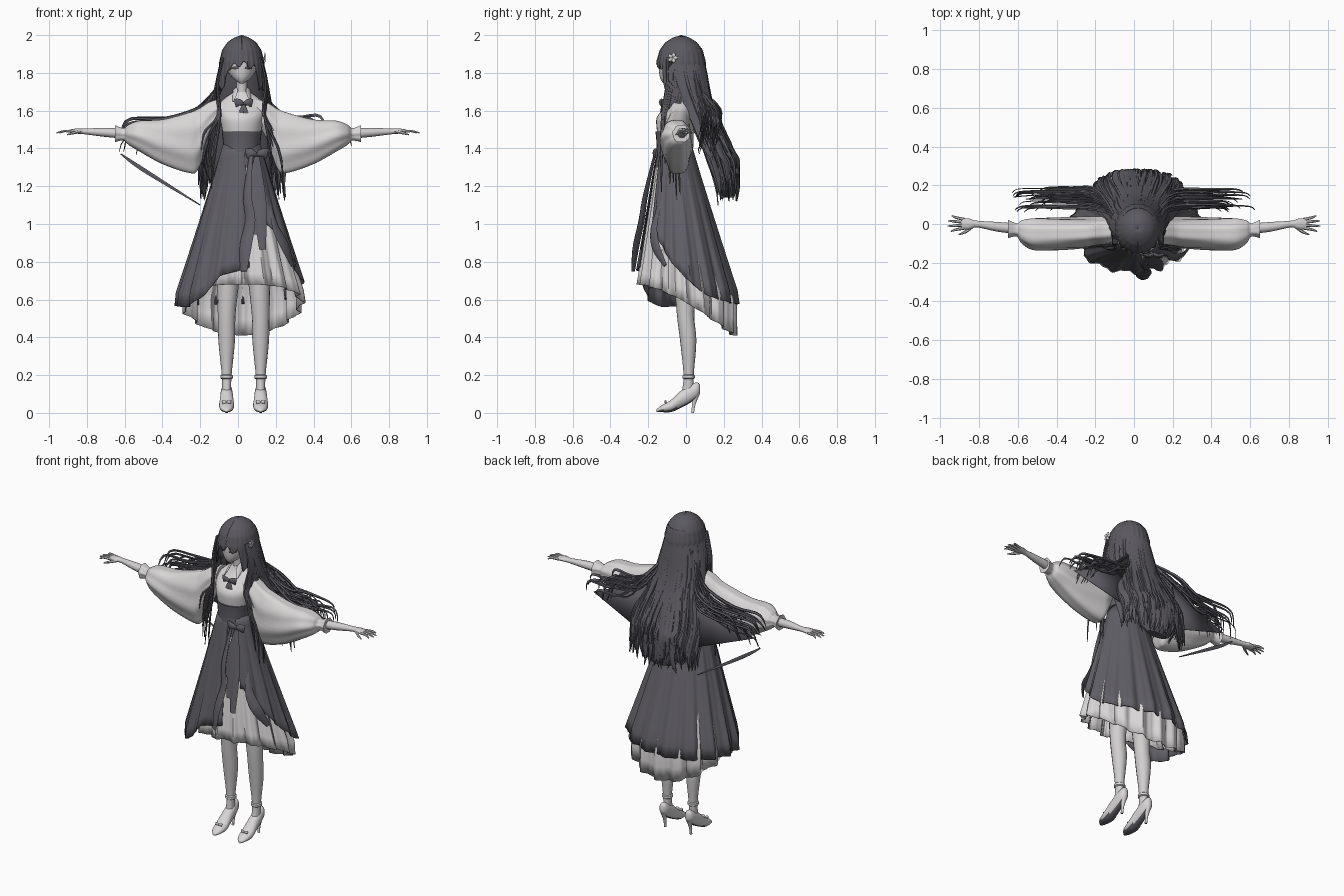
import bpy, bmesh, math, random
from mathutils import Vector

random.seed(4)
rnd = random.uniform
CX = 0.02  # body axis

if "Cube" in bpy.data.objects:
    bpy.data.objects.remove(bpy.data.objects["Cube"], do_unlink=True)


def material(name, colour):
    m = bpy.data.materials.new(name)
    m.use_nodes = True
    m.diffuse_color = (*colour, 1)
    for node in m.node_tree.nodes:
        if node.type == "BSDF_PRINCIPLED":
            node.inputs["Base Color"].default_value = (*colour, 1)
            node.inputs["Roughness"].default_value = 0.8
    return m


WHITE = material("white_cloth", (0.69, 0.67, 0.67))
SKIN = material("pale_skin", (0.64, 0.62, 0.62))
DARK = material("charcoal_cloth", (0.12, 0.115, 0.135))
HAIR = material("dark_hair", (0.105, 0.1, 0.118))


class Part:
    """Collects rings, tubes and sheets into one named mesh object."""

    def __init__(self):
        self.verts, self.faces = [], []

    def loft(self, rings, closed=True, cap=True):
        base, n = len(self.verts), len(rings[0])
        for ring in rings:
            self.verts += [tuple(p) for p in ring]
        for r in range(len(rings) - 1):
            for i in range(n if closed else n - 1):
                a, b = base + r * n + i, base + r * n + (i + 1) % n
                self.faces.append((a, b, b + n, a + n))
        if closed and cap:
            last = base + (len(rings) - 1) * n
            self.faces += [tuple(range(base, base + n)), tuple(range(last, last + n))]

    def tube(self, rows, steps=10, sides=6, ref=None):
        """Rows are x, y, z, half width, half thickness."""
        pts = spline(rows, steps)
        rings = []
        for i, (x, y, z, w, t) in enumerate(pts):
            p = Vector((x, y, z))
            along = Vector(pts[min(i + 1, steps)][:3]) - Vector(pts[max(i - 1, 0)][:3])
            out = Vector(ref) if ref else Vector((x - CX, y + 0.03, 0.05))
            side = along.cross(out)
            side = side.normalized() if side.length > 1e-7 else Vector((1, 0, 0))
            norm = side.cross(along).normalized()
            rings.append([p + side * abs(w) * math.cos(a) + norm * abs(t) * math.sin(a)
                          for a in turn(sides)])
        self.loft(rings)

    def make(self, name, mats, thick=0, angle=50):
        me = bpy.data.meshes.new(name)
        me.from_pydata(self.verts, [], self.faces)
        bm = bmesh.new()
        bm.from_mesh(me)
        bmesh.ops.remove_doubles(bm, verts=bm.verts, dist=1e-5)
        bmesh.ops.recalc_face_normals(bm, faces=bm.faces)
        for f in bm.faces:
            f.smooth = True
        bm.to_mesh(me)
        bm.free()
        me.set_sharp_from_angle(angle=math.radians(angle))
        for m in mats:
            me.materials.append(m)
        ob = bpy.data.objects.new(name, me)
        bpy.context.scene.collection.objects.link(ob)
        if thick:
            mod = ob.modifiers.new("thickness", "SOLIDIFY")
            mod.thickness = thick
        return ob


def turn(n):
    return [math.tau * i / n for i in range(n)]


def spline(rows, n):
    out, last = [], len(rows) - 1
    for i in range(n + 1):
        u = i / n * last
        k = min(int(u), last - 1)
        f = u - k
        quad = rows[max(k - 1, 0)], rows[k], rows[k + 1], rows[min(k + 2, last)]
        out.append([0.5 * (2 * q + (r - p) * f + (2 * p - 5 * q + 4 * r - s) * f * f
                           + (3 * q - p - 3 * r + s) * f ** 3) for p, q, r, s in zip(*quad)])
    return out


def interp(table, x):
    for (a, va), (b, vb) in zip(table, table[1:]):
        if x <= b:
            return va + (vb - va) * max(0, (x - a) / (b - a))
    return table[-1][1]


def stack(name, rows, mat, n=28, steps=16):
    """Body of horizontal ellipses; rows are z, y, half width, half depth."""
    part = Part()
    part.loft([[(CX + rx * math.sin(a), y - ry * math.cos(a), z) for a in turn(n)]
               for z, y, rx, ry in spline(rows, steps)])
    return part.make(name, [mat])


def sheet(name, shape, top, hem, start, end, pleats, amp, mat, nu=150, nv=12):
    """Hanging cloth around the axis; angle zero is the front, 90 is the left."""
    part, rings = Part(), []
    for j in range(nv + 1):
        v, ring = j / nv, []
        for i in range(nu + 1):
            deg = start + (end - start) * i / nu
            a = math.radians(deg)
            z = top + (hem(deg) - top) * v
            y, rx, ry = shape(z)
            k = 1 + amp * v * (math.cos(pleats * a) + 0.4 * math.sin(2.3 * pleats * a))
            ring.append((CX + k * rx * math.sin(a), y - k * ry * math.cos(a), z))
        rings.append(ring)
    part.loft(rings, closed=False)
    return part.make(name, [mat], thick=0.005)


def bow(name, c, size, mat, tails):
    part, (x, y, z) = Part(), c
    for s in (1, -1):
        part.tube([(x, y, z, size / 6, size / 6), (x + s * size / 2, y - size / 5, z + size / 5, size / 2.5, size / 5),
                   (x + s * size, y, z + size / 8, size / 2, size / 8)], 6, 8, (0, 1, 0))
    for dx, drop, w in tails:
        part.tube([(x, y, z, w / 3, 0.004), (x + dx / 2, y - drop / 12, z - drop / 2, w, 0.006),
                   (x + dx, y - drop / 6, z - drop, w / 2, 0.004)], 8, 6, (0, 1, 0))
    return part.make(name, [mat])


# head, neck, torso
stack("head", [(1.745, -0.1, 0.012, 0.02), (1.77, -0.078, 0.045, 0.058), (1.81, -0.045, 0.075, 0.098),
               (1.86, -0.035, 0.085, 0.108), (1.92, -0.03, 0.08, 0.1), (1.97, -0.03, 0.03, 0.04)], SKIN)
stack("neck", [(1.66, -0.02, 0.035, 0.035), (1.73, -0.025, 0.029, 0.03), (1.8, -0.03, 0.033, 0.035)], SKIN)
stack("blouse", [(1.44, -0.06, 0.095, 0.085), (1.52, -0.065, 0.108, 0.092), (1.57, -0.062, 0.118, 0.09),
                 (1.62, -0.035, 0.13, 0.072), (1.67, -0.02, 0.085, 0.05), (1.7, -0.02, 0.038, 0.038)], WHITE)
stack("corset", [(1.3, -0.05, 0.125, 0.115), (1.39, -0.06, 0.1, 0.096), (1.44, -0.062, 0.1, 0.095),
                 (1.49, -0.064, 0.106, 0.098)], DARK)

# collar wings and eyes
collar, eyes = Part(), Part()
for s in (1, -1):
    collar.tube([(CX + s * 0.04, -0.02, 1.71, 0.015, 0.004), (CX + s * 0.035, -0.06, 1.695, 0.02, 0.004),
                 (CX + s * 0.045, -0.1, 1.65, 0.004, 0.003)], 6, 6, (s, -1, 0.5))
    eyes.tube([(CX + s * 0.018, -0.143, 1.825, 0.003, 0.002), (CX + s * 0.036, -0.134, 1.827, 0.009, 0.003),
               (CX + s * 0.054, -0.117, 1.825, 0.003, 0.002)], 6, 6, (0, -1, 0))
collar.make("collar", [WHITE])
eyes.make("eyes", [HAIR])
bow("neck_bow", (0.03, -0.125, 1.635), 0.045, DARK, [(-0.02, 0.09, 0.016), (0.02, 0.1, 0.016)])
bow("waist_bow", (0.1, -0.155, 1.365), 0.055, DARK, [(-0.03, 0.3, 0.03), (0.03, 0.5, 0.035), (-0.01, 0.42, 0.03)])


# underskirt and wrapped overskirt
def skirt_shape(grow):
    def shape(z):
        s = min(1.42 - z, 0.8)
        return -0.06 + 0.075 * s, grow * (0.1 + 0.3 * s), grow * (0.09 + 0.23 * s)
    return shape


def under_hem(deg):
    return 0.68 - 0.27 * ((1 - math.cos(math.radians(deg))) / 2) ** 1.5


OVER = [(38, 1.0), (65, 0.85), (90, 0.72), (115, 0.62), (150, 0.58), (250, 0.57),
        (300, 0.56), (318, 0.6), (340, 0.73), (368, 0.77)]
sheet("underskirt", skirt_shape(0.93), 1.4, under_hem, 0, 360, 16, 0.055, WHITE)
sheet("overskirt", skirt_shape(1.0), 1.42, lambda d: interp(OVER, d), 34, 368, 15, 0.04, DARK)
ruffle = Part()
ruffle.tube([(0.07, -0.165, 1.37, 0.01, 0.005), (0.05, -0.215, 1.15, 0.025, 0.008), (0.065, -0.235, 1.02, 0.03, 0.01),
             (0.04, -0.265, 0.88, 0.035, 0.01), (0.03, -0.28, 0.75, 0.02, 0.005)], 14, 8, (0.5, 1, 0))
ruffle.tube([(0.17, -0.14, 1.1, 0.008, 0.005), (0.2, -0.17, 0.98, 0.025, 0.008), (0.25, -0.16, 0.88, 0.03, 0.008),
             (0.29, -0.11, 0.78, 0.012, 0.005)], 12, 8, (1, -1, 0))
ruffle.make("overskirt_ruffles", [DARK])

# sleeves, cuffs, arms and hands
SLEEVE = [(0.09, -0.03, 1.61, 0.06, 0.055), (0.15, -0.035, 1.55, 0.07, 0.1), (0.21, -0.04, 1.45, 0.075, 0.165),
          (0.26, -0.045, 1.43, 0.08, 0.165), (0.4, -0.05, 1.435, 0.082, 0.122), (0.52, -0.05, 1.465, 0.08, 0.085),
          (0.58, -0.04, 1.472, 0.058, 0.055), (0.605, -0.03, 1.475, 0.033, 0.033), (0.65, -0.025, 1.478, 0.046, 0.046)]
for s, side in ((1, "left"), (-1, "right")):
    sleeve = Part()
    sleeve.loft([[(s * x, y + ry * math.cos(a) * (1 + 0.06 * math.sin(7 * a + 9 * x)),
                   z + rz * math.sin(a) * (1 + 0.04 * math.cos(6 * a))) for a in turn(42)]
                 for x, y, z, ry, rz in spline(SLEEVE, 32)])
    sleeve.make(side + "_sleeve", [WHITE])
    arm = Part()
    up = (0, 0, 1)
    arm.tube([(s * 0.55, -0.03, 1.475, 0.028, 0.028), (s * 0.7, -0.015, 1.485, 0.025, 0.024),
              (s * 0.81, 0, 1.49, 0.017, 0.015), (s * 0.85, 0, 1.492, 0.028, 0.014),
              (s * 0.89, 0.002, 1.49, 0.028, 0.01)], 16, 12, up)
    for i in range(4):
        y = -0.021 + 0.015 * i
        reach = (0.945, 0.962, 0.96, 0.94)[i]
        arm.tube([(s * 0.875, y, 1.49, 0.008, 0.008), (s * 0.92, y * 1.4, 1.492, 0.007, 0.007),
                  (s * reach, y * 1.8, 1.482, 0.003, 0.003)], 6, 6, up)
    arm.tube([(s * 0.835, -0.012, 1.49, 0.01, 0.009), (s * 0.87, -0.04, 1.482, 0.008, 0.008),
              (s * 0.905, -0.055, 1.472, 0.003, 0.003)], 6, 6, up)
    arm.make(side + "_arm", [SKIN])

    # leg, pump with dark sole, heel and ankle strap
    fx = 0.03 + s * 0.09
    leg, shoe = Part(), Part()
    leg.tube([(fx - s * 0.015, 0, 0.98, 0.072, 0.078), (fx - s * 0.008, 0, 0.72, 0.06, 0.064),
              (fx, -0.002, 0.52, 0.047, 0.046), (fx, 0.012, 0.38, 0.044, 0.043),
              (fx, 0.014, 0.2, 0.026, 0.027), (fx, 0.01, 0.11, 0.024, 0.032)], 20, 16, (0, 1, 0))
    leg.make(side + "_leg", [SKIN])
    foot = [(-0.155, 0.012, 0.01, 0.008), (-0.13, 0.022, 0.03, 0.018), (-0.08, 0.036, 0.04, 0.032),
            (-0.03, 0.07, 0.036, 0.045), (0.02, 0.1, 0.032, 0.048), (0.06, 0.122, 0.025, 0.04), (0.075, 0.125, 0.01, 0.02)]
    shoe.loft([[(fx + rx * math.cos(a), y, max(0.002, z + rz * math.sin(a))) for a in turn(20)]
               for y, z, rx, rz in spline(foot, 18)])
    shoe.tube([(fx, 0.055, 0.105, 0.02, 0.02), (fx, 0.042, 0.05, 0.009, 0.01), (fx, 0.035, 0, 0.007, 0.008)],
              8, 10, (0, 1, 0))
    shoe.loft([[(fx + r * math.cos(a), 0.014 + r * math.sin(a), z) for a in turn(18)]
               for r, z in ((0.028, 0.18), (0.033, 0.184), (0.033, 0.198), (0.028, 0.202))])
    ob = shoe.make(side + "_shoe", [WHITE, DARK])
    for f in ob.data.polygons:
        f.material_index = int(f.normal.z < -0.6 and f.center.z < 0.1)
    bow(side + "_shoe_bow", (fx, -0.105, 0.054), 0.022, WHITE, [])

# hair cap with fringe
CAP = [(1.6, 0.128), (1.75, 0.122), (1.86, 0.118), (1.92, 0.104), (1.96, 0.078), (1.985, 0.045), (2.0, 0.002)]
FRINGE = [(0, 1.85), (38, 1.825), (50, 1.72), (180, 1.7)]


def cap_shape(z):
    r = interp(CAP, z)
    return -0.025, r, r * 1.09


sheet("hair_cap", cap_shape, 2.0, lambda d: interp(FRINGE, min(d, 360 - d)) + 0.014 * math.sin(math.radians(d * 13)),
      0, 360, 24, 0.02, HAIR, nv=24)
stack("hair_mass", [(1.9, 0.0, 0.08, 0.07), (1.75, 0.03, 0.105, 0.07), (1.6, 0.085, 0.13, 0.07),
                    (1.45, 0.145, 0.165, 0.075), (1.3, 0.19, 0.165, 0.07), (1.2, 0.215, 0.13, 0.05),
                    (1.14, 0.225, 0.07, 0.025)], HAIR)

# long locks down the back
locks = Part()
for i in range(110):
    a = math.radians(-105 + 210 * i / 109 + rnd(-4, 4))
    sx, c, e, w = math.sin(a), math.cos(a), rnd(-0.04, 0.04), rnd(0.008, 0.016)
    end = 1.15 + rnd(-0.03, 0.1)
    locks.tube([(CX + 0.09 * sx, -0.02 + 0.1 * c, 1.93, w, 0.004), (CX + 0.124 * sx, -0.02 + 0.127 * c, 1.8, w, 0.006),
                (CX + 0.155 * sx, 0.035 + 0.11 * c, 1.62, w, 0.007), (CX + 0.2 * sx + e, 0.13 + 0.115 * c, 1.4, w, 0.008),
                (CX + 0.19 * sx + e, 0.18 + 0.1 * c, end + 0.1, w, 0.007),
                (CX + 0.17 * sx + 1.8 * e, 0.19 + 0.08 * c, end, 0.002, 0.002)], 14, 5)
locks.make("back_locks", [HAIR])

# windblown side locks and front locks
for s, side in ((1, "left"), (-1, "right")):
    wing, front = Part(), Part()
    for i in range(26):
        y, x, z, w = rnd(0.08, 0.19), rnd(0.42, 0.63), rnd(1.45, 1.56), rnd(0.004, 0.009)
        wing.tube([(s * 0.1, 0.04, 1.74, w, w), (s * 0.19, y - 0.01, rnd(1.55, 1.64), w, w),
                   (s * x * 0.65, y, z + 0.01, w, w), (s * (x - 0.04), y, z + rnd(-0.02, 0.02), w, w / 2),
                   (s * x, y - 0.02, z - rnd(0.04, 0.11), 0.0015, 0.0015)], 14, 5, (0, 1, 0.3))
    wing.make(side + "_flowing_locks", [HAIR])
    for i in range(12):
        f, w = i / 11, rnd(0.006, 0.011)
        end, out = rnd(1.13, 1.45), rnd(0, 0.07)
        front.tube([(CX + s * 0.1, -0.1 + 0.08 * f, 1.88, w, 0.005), (CX + s * 0.128, -0.1 + 0.09 * f, 1.74, w, 0.006),
                    (CX + s * (0.115 + 0.03 * f), -0.125 + 0.08 * f, 1.58, w, 0.006),
                    (CX + s * (0.14 + out), -0.13 + 0.09 * f, 0.5 * (1.58 + end), w, 0.006),
                    (CX + s * (0.16 + out), -0.13 + 0.1 * f, end, 0.002, 0.002)], 14, 5)
    front.make(side + "_front_locks", [HAIR])
    # flat sheet of hair spanning behind the sleeve
    panel = Part()
    panel.verts = [(s * 0.56, 0.13, 1.41), (s * 0.18, 0.13, 1.58), (s * 0.2, 0.18, 1.28)]
    panel.faces = [(0, 1, 2)]
    panel.make(side + "_hair_panel", [HAIR], thick=0.004)

# stray lock on the right, hair flower
stray = Part()
stray.tube([(-0.62, 0.14, 1.37, 0.004, 0.003), (-0.5, 0.15, 1.285, 0.012, 0.003), (-0.2, 0.17, 1.1, 0.003, 0.003)],
           8, 5, (0, 1, 0))
stray.make("stray_lock", [HAIR])
flower = Part()
for a in turn(5):
    dy, dz = math.cos(a), math.sin(a)
    flower.tube([(0.138, -0.07, 1.88, 0.004, 0.003), (0.143, -0.07 + 0.014 * dy, 1.88 + 0.014 * dz, 0.01, 0.004),
                 (0.141, -0.07 + 0.027 * dy, 1.88 + 0.027 * dz, 0.004, 0.002)], 6, 6, (1, 0, 0))
flower.make("hair_flower", [WHITE])
